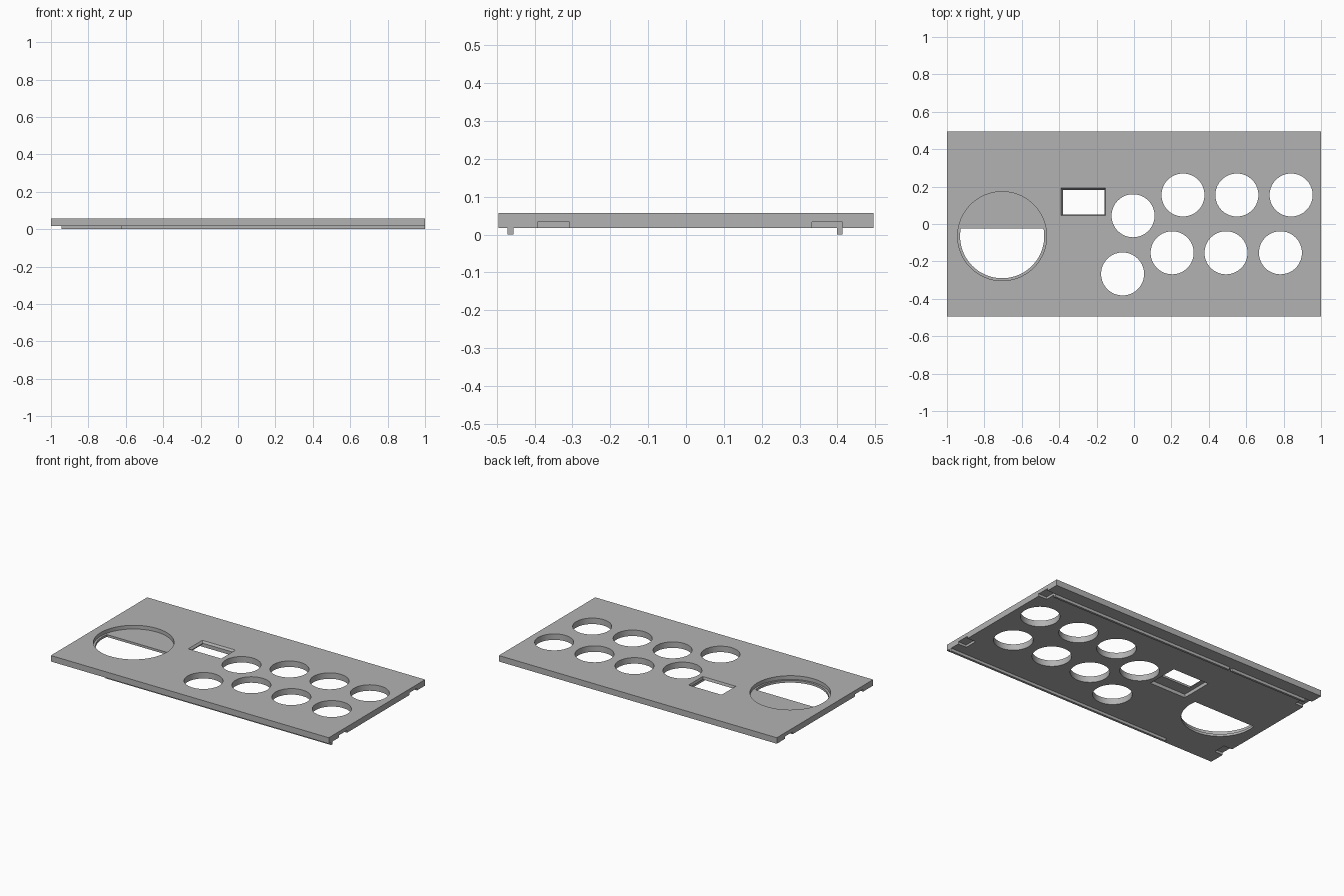
import bpy, bmesh
from math import cos, sin, pi, radians

cube = bpy.data.objects.get("Cube")
if cube:
    bpy.data.objects.remove(cube, do_unlink=True)

grey = bpy.data.materials.new("plain grey")
grey.use_nodes = True
color = (0.45, 0.45, 0.45, 1)
grey.diffuse_color = color
grey.node_tree.nodes["Principled BSDF"].inputs["Base Color"].default_value = color

BOTTOM, TOP, LEDGE = 0.018, 0.057, 0.033
BELOW, ABOVE = -0.1, 0.15


def prism(name, outline, z0, z1, top_outline=None):
    """Extrude a counter-clockwise outline, optionally flaring to another one."""
    bm = bmesh.new()
    low = [bm.verts.new((x, y, z0)) for x, y in outline]
    high = [bm.verts.new((x, y, z1)) for x, y in (top_outline or outline)]
    bm.faces.new(low[::-1])
    bm.faces.new(high)
    for i in range(len(low)):
        j = (i + 1) % len(low)
        bm.faces.new((low[i], low[j], high[j], high[i]))
    mesh = bpy.data.meshes.new(name)
    bm.to_mesh(mesh)
    bm.free()
    mesh.materials.append(grey)
    obj = bpy.data.objects.new(name, mesh)
    bpy.context.collection.objects.link(obj)
    return obj


def rect(x0, x1, y0, y1):
    return [(x0, y0), (x1, y0), (x1, y1), (x0, y1)]


def arc(cx, cy, r, a0=0.0, a1=2 * pi, n=64):
    return [(cx + r * cos(a0 + (a1 - a0) * i / n),
             cy + r * sin(a0 + (a1 - a0) * i / n)) for i in range(n)]


def cut(target, cutter):
    cutter.hide_render = True
    mod = target.modifiers.new("cut", 'BOOLEAN')
    mod.operation = 'DIFFERENCE'
    mod.solver = 'EXACT'
    mod.object = cutter
    bpy.context.view_layer.objects.active = target
    bpy.ops.object.modifier_apply(modifier=mod.name)
    bpy.data.objects.remove(cutter, do_unlink=True)


# Main panel
panel = prism("panel", rect(-1, 1, -0.495, 0.495), BOTTOM, TOP)

# Eight round button holes
buttons = [(0.262, 0.155), (0.55, 0.155), (0.84, 0.155), (-0.005, 0.044),
           (0.204, -0.154), (0.492, -0.154), (0.783, -0.154), (-0.061, -0.267)]
for x, y in buttons:
    cut(panel, prism("button_hole", arc(x, y, 0.115), BELOW, ABOVE))

# Round recess with a half-moon opening in its floor
cx, cy = -0.705, -0.065
cut(panel, prism("round_recess", arc(cx, cy, 0.238), LEDGE, ABOVE))
lift = 0.18
half_moon = arc(cx, cy, 0.225, pi - lift, 2 * pi + lift)
half_moon.append((cx + 0.225 * cos(lift), cy + 0.225 * sin(lift)))
cut(panel, prism("half_moon_hole", half_moon, BELOW, ABOVE))

# Screen window with a bevelled rim and a wider pocket underneath
cut(panel, prism("window_hole", rect(-0.38, -0.157, 0.05, 0.182), BELOW, ABOVE))
cut(panel, prism("window_bevel", rect(-0.38, -0.157, 0.05, 0.182), 0.044, TOP + 0.001,
                 rect(-0.391, -0.152, 0.045, 0.192)))
cut(panel, prism("window_pocket", rect(-0.405, -0.145, -0.025, 0.186), BELOW, 0.04))

# Notches under both ends
for x0, x1 in ((-1.1, -0.94), (0.94, 1.1)):
    for y0, y1 in ((-0.392, -0.308), (0.333, 0.413)):
        cut(panel, prism("end_notch", rect(x0, x1, y0, y1), BELOW, LEDGE))

# Locating ribs under the panel
ribs = {"front_rib": (-0.625, 1, -0.471, -0.456),
        "back_rib_long": (-0.375, 0.94, 0.399, 0.413),
        "back_rib_short": (-0.945, -0.395, 0.399, 0.413)}
for name, bounds in ribs.items():
    prism(name, rect(*bounds), 0, BOTTOM + 0.002)

# Smooth the round walls, keep the edges crisp
bpy.ops.object.select_all(action='DESELECT')
panel.select_set(True)
bpy.context.view_layer.objects.active = panel
bpy.ops.object.shade_smooth_by_angle(angle=radians(30))
